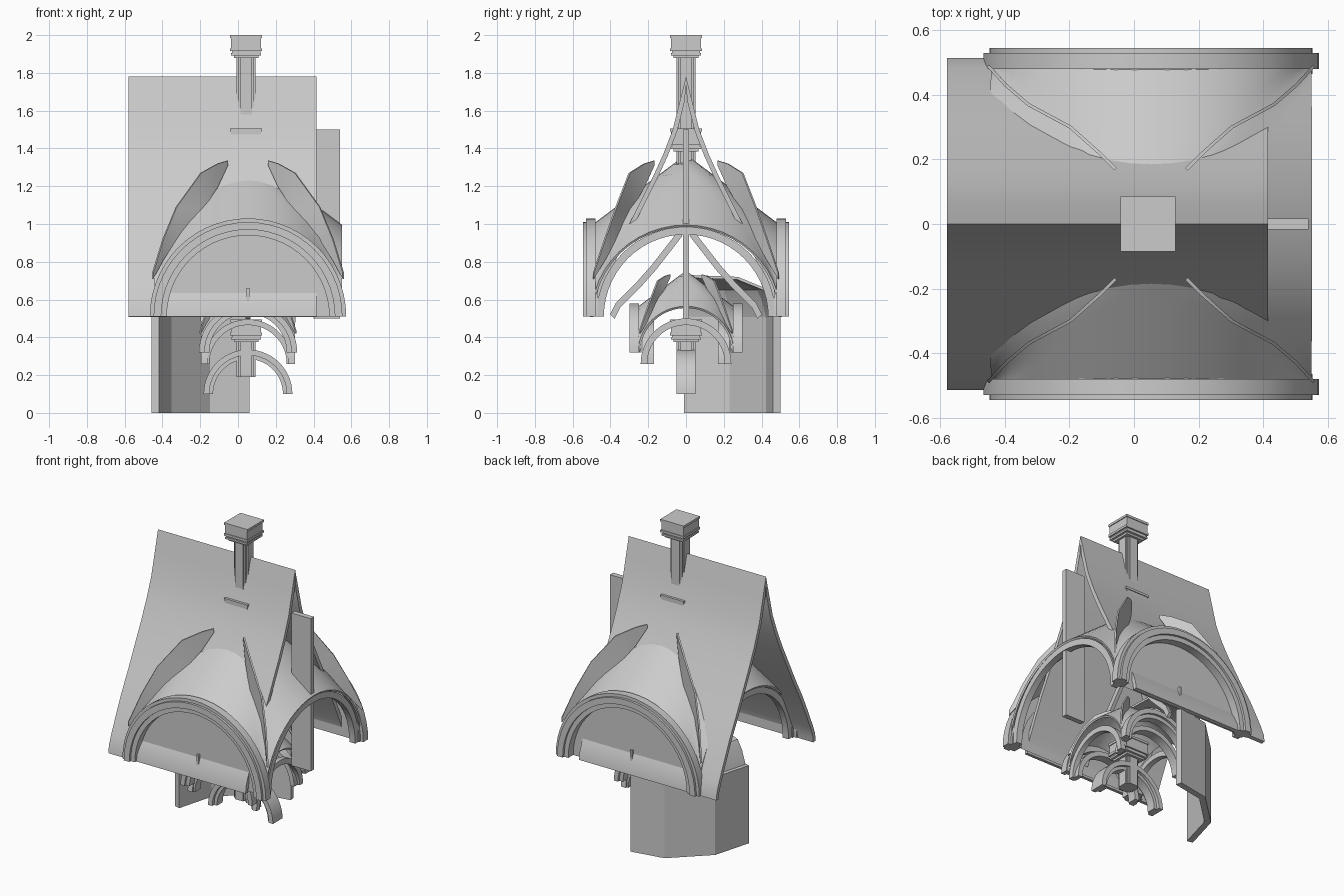
import bpy, bmesh, math
from mathutils import Vector

if "Cube" in bpy.data.objects:
    bpy.data.objects.remove(bpy.data.objects["Cube"])

CX = 0.053


def make(name, verts, faces, thick=0, offset=-1, angle=30):
    me = bpy.data.meshes.new(name)
    me.from_pydata([Vector(v) for v in verts], [], faces)
    bm = bmesh.new()
    bm.from_mesh(me)
    bmesh.ops.recalc_face_normals(bm, faces=bm.faces)
    bm.to_mesh(me)
    bm.free()
    ob = bpy.data.objects.new(name, me)
    bpy.context.collection.objects.link(ob)
    if thick:
        m = ob.modifiers.new("shell", 'SOLIDIFY')
        m.thickness, m.offset = thick, offset
        dg = bpy.context.evaluated_depsgraph_get()
        ob.data = bpy.data.meshes.new_from_object(ob.evaluated_get(dg))
        ob.modifiers.clear()
    for p in ob.data.polygons:
        p.use_smooth = True
    ob.data.set_sharp_from_angle(angle=math.radians(angle))
    return ob


def grid_faces(rows, cols, closed=False):
    return [(r * cols + c, r * cols + (c + 1) % cols, (r + 1) * cols + (c + 1) % cols, (r + 1) * cols + c)
            for r in range(rows - 1) for c in range(cols if closed else cols - 1)]


def box(name, x0, x1, y0, y1, z0, z1):
    v = [(x, y, z) for z in (z0, z1) for x, y in ((x0, y0), (x1, y0), (x1, y1), (x0, y1))]
    f = grid_faces(2, 4, True) + [(3, 2, 1, 0), (4, 5, 6, 7)]
    return make(name, v, f)


def arch(name, r0, r1, d0, d1, zc, axis='y', seg=28):
    """Half ring standing across the given axis, between depths d0 and d1."""
    v = []
    for i in range(seg + 1):
        a = math.pi * i / seg
        for r, d in ((r0, d0), (r1, d0), (r1, d1), (r0, d1)):
            h, z = r * math.cos(a), zc + r * math.sin(a)
            v.append((CX + h, d, z) if axis == 'y' else (CX + d, h, z))
    n = seg * 4
    f = grid_faces(seg + 1, 4, True) + [(0, 1, 2, 3), (n + 3, n + 2, n + 1, n)]
    return make(name, v, f)


def vault(name, s, z0, n=24):
    """Cross vault whose webs rise from four arches to the centre."""
    e = 0.495
    t = [e * math.sin(math.pi / 2 * (2 * i / n - 1)) for i in range(n + 1)]
    v = []
    for x in t:
        for y in t:
            lo, hi = sorted((abs(x), abs(y)))
            h = 0.48 * math.sqrt(max(0, 1 - (lo / e) ** 2)) + 0.75 * (e - hi)
            v.append((CX + x * s, y * s, z0 + h * s))
    return make(name, v, grid_faces(n + 1, n + 1), 0.012, 0, 50)


def crests(name, s, z0):
    """Four thin upright blades over the vault diagonals."""
    line = [(.505, .49, .23, .20), (.45, .43, .41, .30), (.38, .37, .58, .41),
            (.25, .30, .76, .55), (.16, .22, .81, .69), (.11, .17, .825, .80)]
    for sx in (-1, 1):
        for sy in (-1, 1):
            v = [(CX + sx * u * s, sy * y * s, z0 + z * s) for u, y, a, b in line for z in (a, b)]
            make(f"{name}_{sx}_{sy}", v, grid_faces(6, 2), .01, 0)


def column(name, ztop, zbot):
    """Square capital stacked from slabs on a stepped shaft."""
    c = .043
    for i, (h, a, b) in enumerate(((.085, .015, 0), (.08, .07, .015), (.085, .085, .07),
                                   (.075, .095, .085), (.08, .107, .095), (.065, .12, .107))):
        box(f"{name}_slab_{i}", c - h, c + h, -h, h, ztop - a, ztop - b)
    for i, (a, b) in enumerate(((.05, .03), (.03, .05), (.041, .041))):
        box(f"{name}_shaft_{i}", c - a, c + a, -b, b, zbot, ztop - .12)


# Main gable roof, mirrored slopes
half = [(.515, .51), (.508, .56), (.485, .62), (.445, .71), (.38, .85), (.31, .98), (.24, 1.12),
        (.175, 1.25), (.12, 1.37), (.07, 1.5), (.03, 1.66)]
prof = half + [(0, 1.78)] + [(-y, z) for y, z in reversed(half)]
make("roof", [(x, y, z) for x in (-.58, .415) for y, z in prof], grid_faces(2, len(prof)), .025)
box("ridge_fin", .40, .54, -.017, .017, .5, 1.5)

# Large cross vault with moulded arches and infill walls
vault("large_vault", 1, .51)
crests("large_crest", 1, .51)
for s in (-1, 1):
    side = "front" if s < 0 else "back"
    for i, (a, b, d0, d1) in enumerate(((.43, .465, .465, .53), (.46, .50, .465, .545),
                                        (.49, .52, .48, .53))):
        arch(f"{side}_arch_{i}", a, b, s * d0, s * d1, .51)
    arch(f"side_arch_{s}", .435, .475, s * .45, s * .492, .51, 'x')
    pts = [(CX + .44 * math.cos(math.pi * i / 28), s * .478, .51 + .44 * math.sin(math.pi * i / 28))
           for i in range(29)]
    make(side + "_infill_wall", pts, [tuple(range(29))])
    # Thin inner rib
    rib = [(.39, .51), (.36, .57), (.25, .68), (.17, .77), (.1, .86), (.03, .95)]
    v = [(CX + dx, s * (y + dy), z + dy) for y, z in rib
         for dx, dy in ((-.012, -.012), (.012, -.012), (.012, .012), (-.012, .012))]
    make(side + "_inner_rib", v, grid_faces(6, 4, True) + [(0, 1, 2, 3), (23, 22, 21, 20)])
    box(side + "_eave_peg", CX - .007, CX + .007, min(s * .46, s * .495), max(s * .46, s * .495), .52, .66)

# Finial and inner columns
column("finial", 2.0, 1.4)
column("middle_column", 1.505, 1.2)
column("low_column", .495, .19)

# Small cross vault and arches
vault("small_vault", .5, .32)
crests("small_crest", .5, .32)
for s in (-1, 1):
    arch(f"small_arch_inner_{s}", .205, .24, s * .235, s * .285, .32)
    arch(f"small_arch_outer_{s}", .23, .26, s * .25, s * .3, .32)
    arch(f"small_side_arch_{s}", .205, .24, s * .215, s * .25, .26, 'x')
    arch(f"small_cross_rib_{s}", .205, .235, s * .17, s * .23, .26)

# Lowest arch
arch("low_arch", .205, .235, -.05, .05, .1)
arch("low_arch_inner", .185, .21, -.03, .03, .1)

# Faceted quarter apse wall and its shallow dome
plan = [(0, .5), (-.22, .46), (-.44, .25), (-.51, 0)]
make("apse_wall", [(CX + x, y, z) for z in (0, .51) for x, y in plan], grid_faces(2, 4), .04, -1, 12)
v = [(CX + x * k, y * k, z) for k, z in ((.95, .51), (.9, .6), (.84, .66), (.55, .72), (.02, .73))
     for x, y in plan]
make("apse_dome", v, grid_faces(5, 4), .015, -1, 12)
